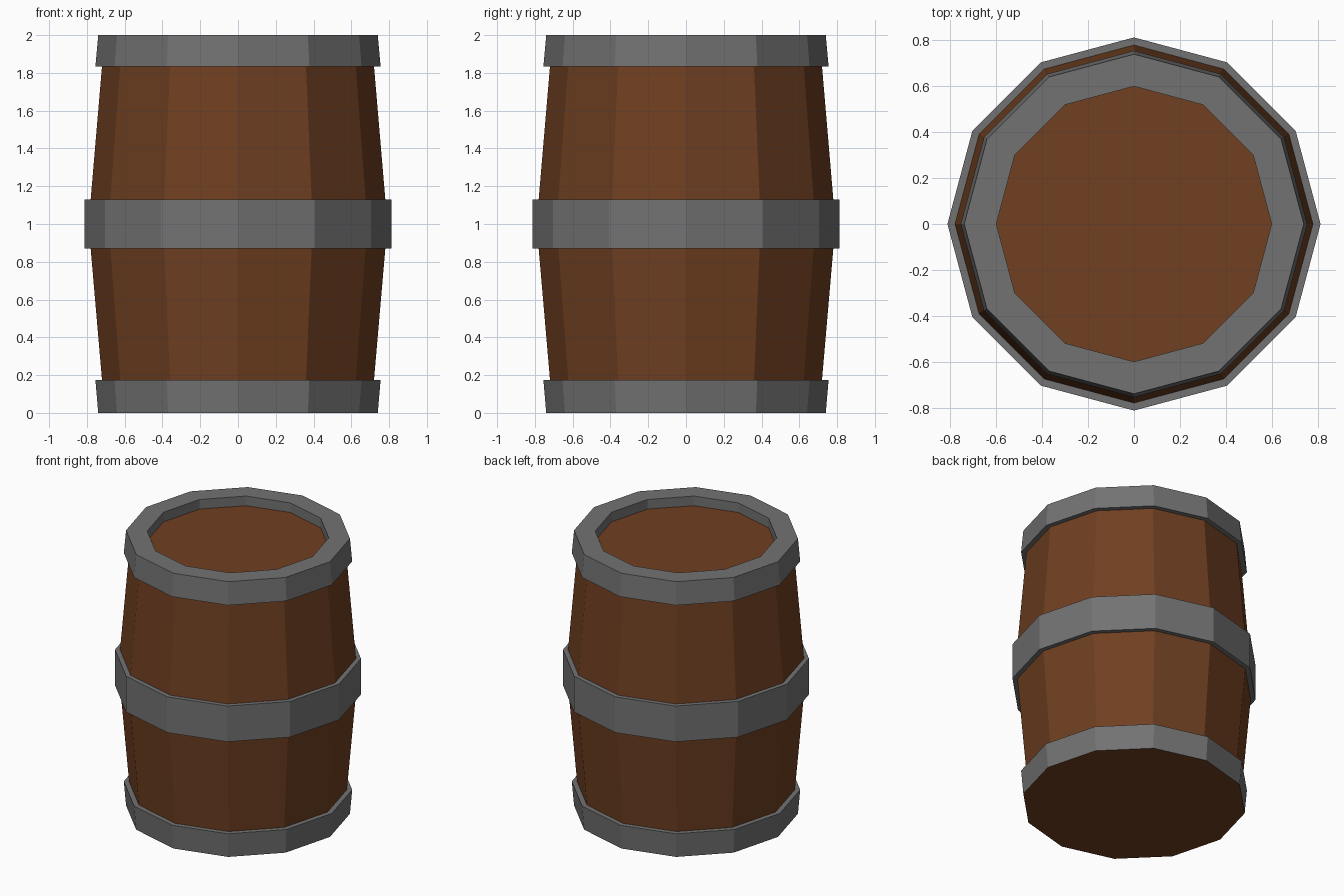
import bpy, bmesh, math

if "Cube" in bpy.data.objects:
    bpy.data.objects.remove(bpy.data.objects["Cube"])

SIDES = 12


def material(name, rgb):
    m = bpy.data.materials.new(name)
    m.diffuse_color = (*rgb, 1)
    m.use_nodes = True
    m.node_tree.nodes["Principled BSDF"].inputs["Base Color"].default_value = m.diffuse_color
    return m


wood = material("wood", (0.16, 0.05, 0.015))
iron = material("iron", (0.17, 0.17, 0.17))


def lathe(name, profile, mat):
    """Spin an (r, z) profile, listed bottom to top on the outside; r = 0 closes a cap."""
    bm = bmesh.new()
    rings = []
    for r, z in profile:
        if r == 0:
            rings.append(None)
            continue
        angles = [2 * math.pi * i / SIDES for i in range(SIDES)]
        rings.append([bm.verts.new((r * math.cos(a), r * math.sin(a), z)) for a in angles])
    for lo, hi in zip(rings, rings[1:]):
        if lo is None:
            bm.faces.new(hi[::-1])
        elif hi is None:
            bm.faces.new(lo)
        else:
            for i in range(SIDES):
                j = (i + 1) % SIDES
                bm.faces.new((lo[i], lo[j], hi[j], hi[i]))
    mesh = bpy.data.meshes.new(name)
    bm.to_mesh(mesh)
    bm.free()
    mesh.materials.append(mat)
    obj = bpy.data.objects.new(name, mesh)
    bpy.context.collection.objects.link(obj)


# Wooden base and lid
lathe("base", [(0, 0), (0.74, 0)], wood)
lathe("lid", [(0.60, 1.93), (0, 1.93)], wood)

# Tapered staves between the hoops
lathe("lower_staves", [(0.72, 0.175), (0.78, 0.87)], wood)
lathe("upper_staves", [(0.78, 1.13), (0.72, 1.835)], wood)

# Iron hoops, the top one folding over into the recessed rim
lathe("bottom_hoop", [(0.74, 0), (0.755, 0.175), (0.72, 0.175)], iron)
lathe("middle_hoop", [(0.78, 0.87), (0.813, 0.87), (0.813, 1.13), (0.78, 1.13)], iron)
lathe("top_hoop", [(0.72, 1.835), (0.755, 1.835), (0.74, 2), (0.60, 2), (0.60, 1.93)], iron)
